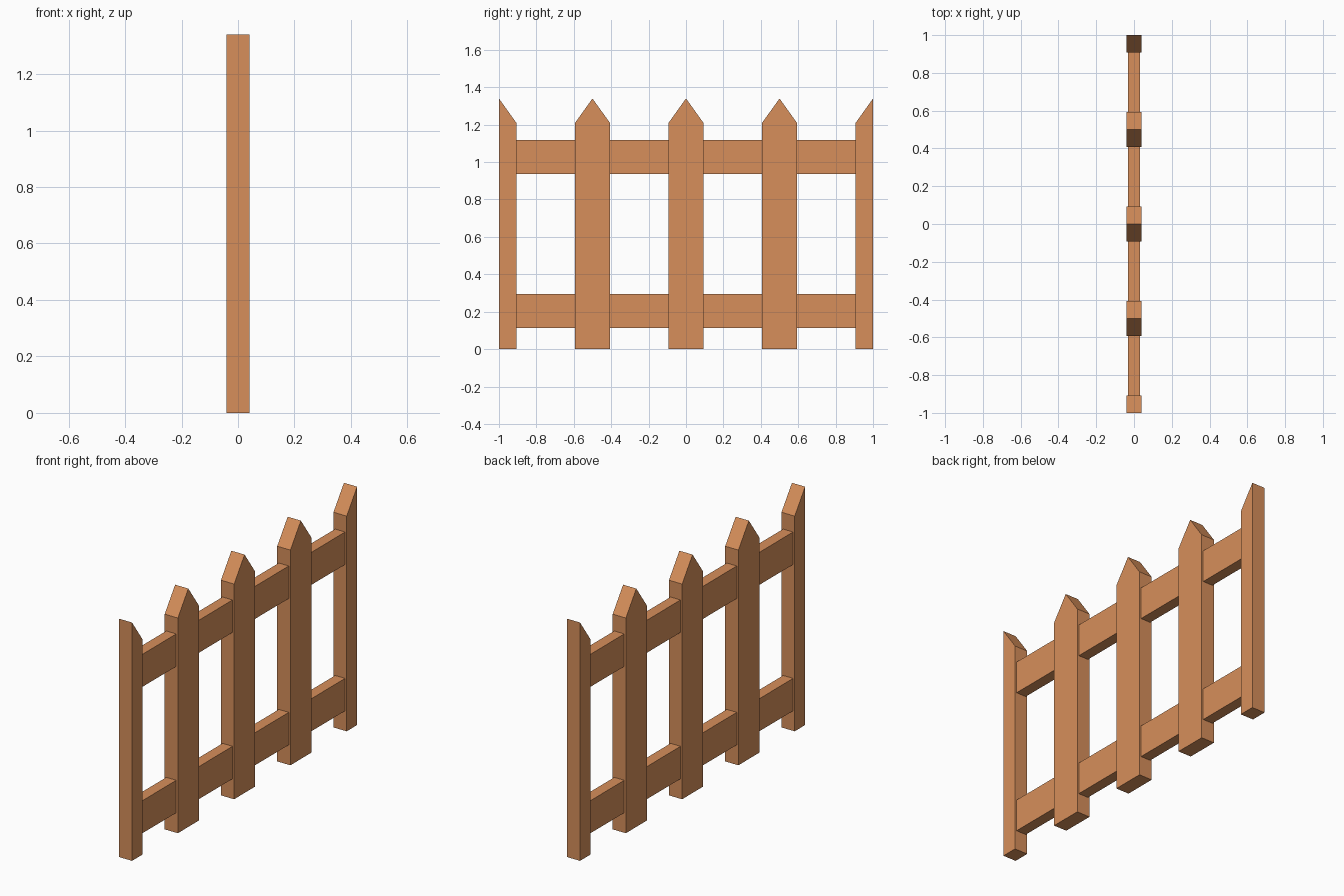
import bpy, bmesh

if "Cube" in bpy.data.objects:
    bpy.data.objects.remove(bpy.data.objects["Cube"])

wood = bpy.data.materials.new("warm_wood")
wood.diffuse_color = (0.68, 0.275, 0.104, 1)
wood.use_nodes = True
wood.node_tree.nodes["Principled BSDF"].inputs["Base Color"].default_value = wood.diffuse_color

HALF_W, HALF_T = 0.093, 0.041      # picket half width (y) and half thickness (x)
SHOULDER, PEAK = 1.21, 1.34


def extrude_profile(name, points, half_x):
    """Extrude a closed (y, z) outline symmetrically along x."""
    bm = bmesh.new()
    face = bm.faces.new([bm.verts.new((-half_x, y, z)) for y, z in points])
    new = bmesh.ops.extrude_face_region(bm, geom=[face])["geom"]
    verts = [g for g in new if isinstance(g, bmesh.types.BMVert)]
    bmesh.ops.translate(bm, verts=verts, vec=(2 * half_x, 0, 0))
    bmesh.ops.recalc_face_normals(bm, faces=bm.faces)
    mesh = bpy.data.meshes.new(name)
    bm.to_mesh(mesh)
    bm.free()
    mesh.materials.append(wood)
    obj = bpy.data.objects.new(name, mesh)
    bpy.context.collection.objects.link(obj)
    return obj


# Full pointed pickets
for i, c in enumerate((-0.5, 0, 0.5)):
    extrude_profile(f"picket_{i + 1}", [
        (c - HALF_W, 0), (c + HALF_W, 0), (c + HALF_W, SHOULDER),
        (c, PEAK), (c - HALF_W, SHOULDER)], HALF_T)

# Half pickets closing each end, peak on the outside
for side, label in ((-1, "front"), (1, "back")):
    inner = side * (1 - HALF_W)
    extrude_profile(f"end_picket_{label}", [
        (side, 0), (inner, 0), (inner, SHOULDER), (side, PEAK)], HALF_T)

# Two thinner rails running through the pickets
for label, z0, z1 in (("lower", 0.112, 0.295), ("upper", 0.935, 1.118)):
    e = 1 - HALF_W / 2
    extrude_profile(f"{label}_rail", [(-e, z0), (e, z0), (e, z1), (-e, z1)], 0.031)
